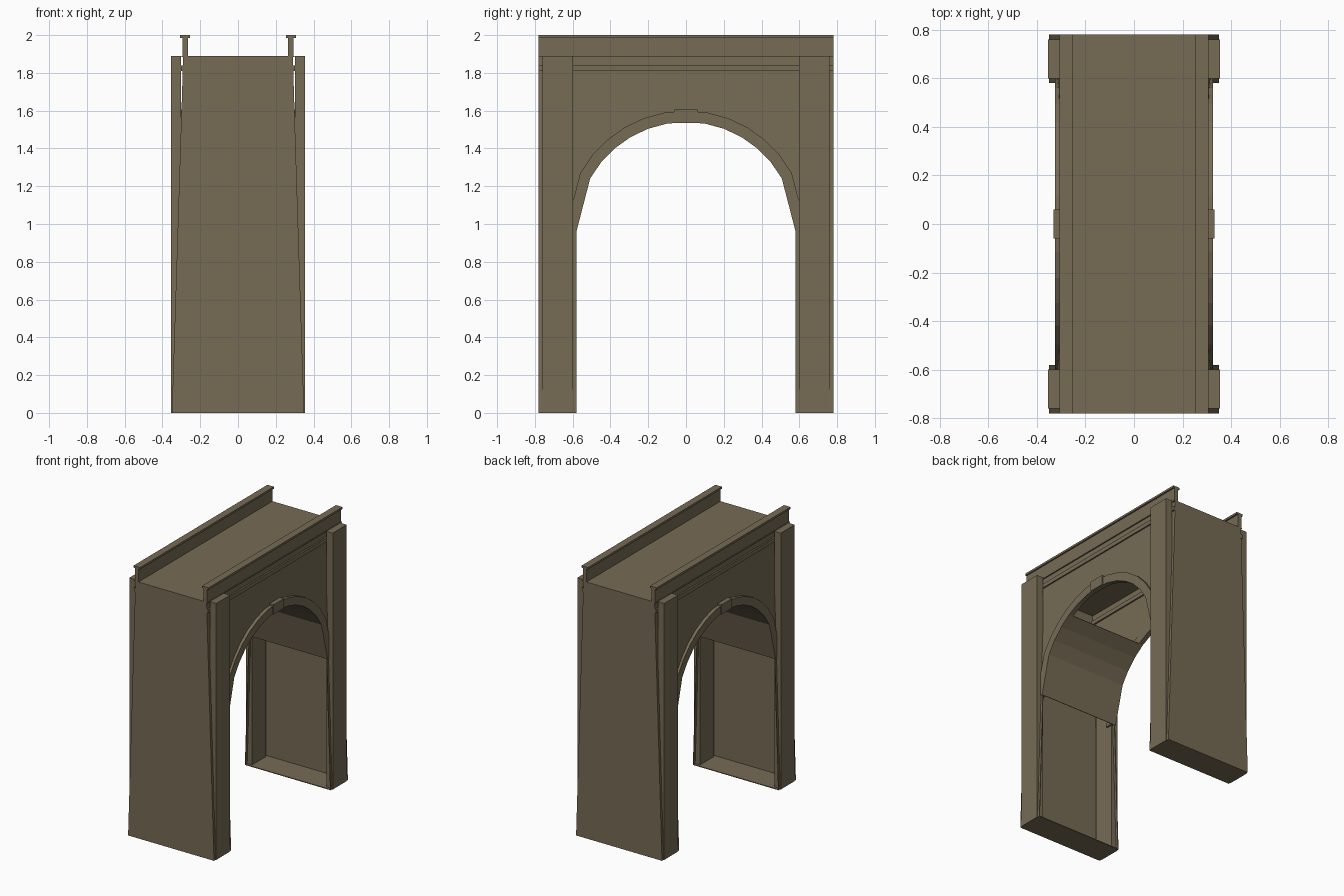
import bpy, bmesh, math
from mathutils import Vector

cube = bpy.data.objects.get("Cube")
if cube:
    bpy.data.objects.remove(cube, do_unlink=True)

stone = bpy.data.materials.new("brown_stone")
stone.use_nodes = True
stone.diffuse_color = (0.181, 0.147, 0.091, 1)
stone.node_tree.nodes["Principled BSDF"].inputs["Base Color"].default_value = stone.diffuse_color

HALF, TOP, T = 0.78, 1.89, 0.006   # half length, deck height, panel thickness
R, SPRING = 0.58, 0.96             # arch radius and springing height
ANGLES = [0] + [29 + 61 * i / 6 for i in range(7)]


def wall_x(z):
    """Half width of the battered walls at height z."""
    return 0.35 - 0.0317 * z


def prism(name, outline, push):
    """Closed solid: a planar outline pushed along a vector."""
    bm = bmesh.new()
    face = bm.faces.new([bm.verts.new(p) for p in outline])
    new = bmesh.ops.extrude_face_region(bm, geom=[face], use_keep_orig=True)
    moved = [g for g in new["geom"] if isinstance(g, bmesh.types.BMVert)]
    bmesh.ops.translate(bm, verts=moved, vec=Vector(push))
    bmesh.ops.recalc_face_normals(bm, faces=bm.faces)
    mesh = bpy.data.meshes.new(name)
    bm.to_mesh(mesh)
    bm.free()
    mesh.materials.append(stone)
    ob = bpy.data.objects.new(name, mesh)
    bpy.context.collection.objects.link(ob)
    return ob


def box(name, x, y, z):
    outline = [(x[0], y[0], z[0]), (x[1], y[0], z[0]),
               (x[1], y[1], z[0]), (x[0], y[1], z[0])]
    return prism(name, outline, (0, 0, z[1] - z[0]))


def arc(radius):
    """Half circle of (y, z) points from +y over the crown to -y."""
    half = [(radius * math.cos(math.radians(a)), SPRING + radius * math.sin(math.radians(a)))
            for a in ANGLES]
    return half + [(-y, z) for y, z in half[-2::-1]]


# Deck
box("deck", (-0.3, 0.3), (-HALF, HALF), (TOP - T, TOP))

for side, s in (("left", 1), ("right", -1)):
    # Battered side wall with the arch opening
    outline = [(-HALF, 0), (-HALF, TOP), (HALF, TOP), (HALF, 0), (R, 0)] + arc(R) + [(-R, 0)]
    prism(side + "_spandrel_wall", [(s * wall_x(z), y, z) for y, z in outline], (-s * T, 0, 0))

    # Raised arch ring and keystone
    ring = arc(R) + arc(0.64)[::-1]
    prism(side + "_arch_ring", [(s * 0.29, y, z) for y, z in ring], (s * 0.035, 0, 0))
    box(side + "_keystone", (s * 0.29, s * 0.332), (-0.06, 0.06), (1.535, 1.607))

    # String course, parapet and coping
    box(side + "_string_course", (s * 0.275, s * 0.303), (-HALF, HALF), (1.81, 1.84))
    box(side + "_parapet", (s * 0.265, s * 0.295), (-HALF, HALF), (TOP - T, 1.985))
    box(side + "_coping", (s * 0.253, s * 0.306), (-HALF, HALF), (1.985, 2))

    # Upright pilasters on both legs
    for end, e in (("back", 1), ("front", -1)):
        box(f"{side}_{end}_pilaster", (s * 0.303, s * 0.354), (e * 0.598, e * 0.76), (0, TOP))

for end, e in (("back", 1), ("front", -1)):
    # Tapered end wall and leg floor
    w0, w1 = wall_x(0), wall_x(TOP)
    prism(end + "_end_wall", [(-w0, e * HALF, 0), (w0, e * HALF, 0),
                              (w1, e * HALF, TOP), (-w1, e * HALF, TOP)], (0, -e * T, 0))
    box(end + "_leg_floor", (-w0, w0), (e * R, e * HALF), (0, T))

    # Faceted vault panels, open at the crown
    vault = arc(R)[:5]
    for i, ((y0, z0), (y1, z1)) in enumerate(zip(vault, vault[1:])):
        a, b = wall_x(z0), wall_x(z1)
        out = Vector((0, e * (z1 - z0), y0 - y1)).normalized() * T
        prism(f"{end}_vault_panel_{i + 1}", [(-a, e * y0, z0), (a, e * y0, z0),
                                             (b, e * y1, z1), (-b, e * y1, z1)], out)
